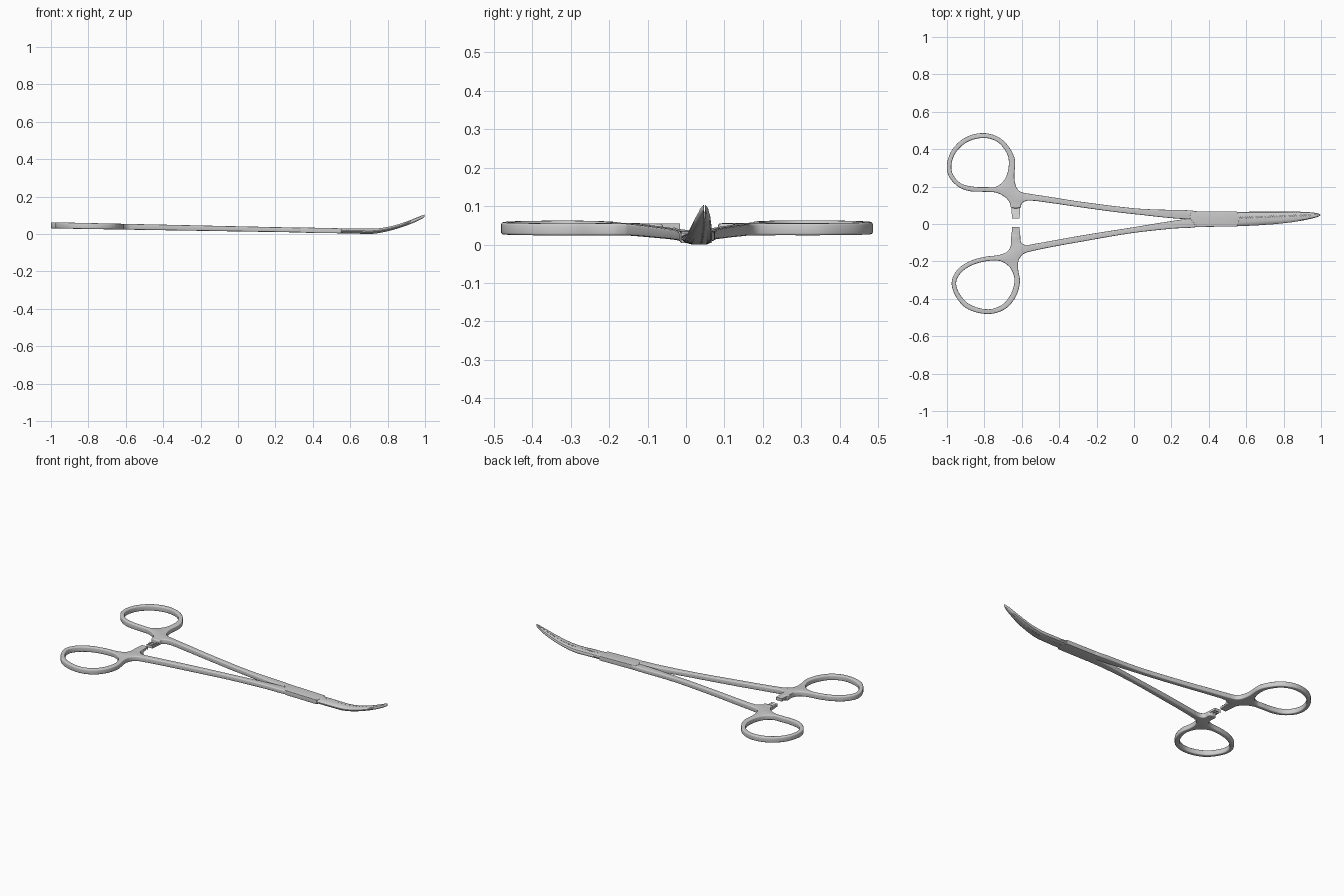
import bpy, bmesh
from mathutils import Vector

if "Cube" in bpy.data.objects:
    bpy.data.objects.remove(bpy.data.objects["Cube"])


def centre_z(x):
    """Height of the instrument's mid-plane: straight shank, upswept jaws."""
    bend = 0.09 * ((x - 0.7) / 0.3) ** 1.7 if x > 0.7 else 0.0
    return 0.0275 - 0.019 * x + bend


def half_thick(x):
    return 0.0137 - 0.0028 * x


def lerp_table(table, x):
    for (x0, v0), (x1, v1) in zip(table, table[1:]):
        if x <= x1:
            return v0 + (v1 - v0) * (x - x0) / (x1 - x0)
    return table[-1][1]


def smooth_loop(pts, steps=6):
    """Closed smooth curve through the points."""
    p = [Vector(q) for q in pts]
    n = len(p)
    tan = [(p[(i + 1) % n] - p[i - 1]).normalized() for i in range(n)]
    out = []
    for i in range(n):
        a, b = p[i], p[(i + 1) % n]
        d = (b - a).length
        for k in range(steps):
            t = k / steps
            out.append(a * (2*t**3 - 3*t**2 + 1) + b * (3*t**2 - 2*t**3)
                       + tan[i] * d * (t**3 - 2*t**2 + t)
                       + tan[(i + 1) % n] * d * (t**3 - t**2))
    return out


def finish(name, bm, angle=0.6):
    bmesh.ops.recalc_face_normals(bm, faces=bm.faces)
    me = bpy.data.meshes.new(name)
    bm.to_mesh(me)
    bm.free()
    ob = bpy.data.objects.new(name, me)
    bpy.context.collection.objects.link(ob)
    bpy.ops.object.select_all(action='DESELECT')
    ob.select_set(True)
    bpy.context.view_layer.objects.active = ob
    bpy.ops.object.shade_smooth_by_angle(angle=angle)
    return ob


def plate(name, loops, bevel, extra=0.0):
    """Filled outline (with holes) thickened, edge-rounded and laid on the mid-plane."""
    cu = bpy.data.curves.new(name + "_outline", 'CURVE')
    cu.dimensions = '2D'
    cu.fill_mode = 'BOTH'
    cu.extrude = 0.0165 - bevel
    cu.bevel_depth = bevel
    cu.bevel_resolution = 2
    cu.offset = -bevel
    for loop in loops:
        sp = cu.splines.new('POLY')
        sp.points.add(len(loop) - 1)
        for pt, q in zip(sp.points, loop):
            pt.co = (q[0], q[1], 0, 1)
        sp.use_cyclic_u = True
    tmp = bpy.data.objects.new(name + "_outline", cu)
    bpy.context.collection.objects.link(tmp)
    dg = bpy.context.evaluated_depsgraph_get()
    me = bpy.data.meshes.new_from_object(tmp.evaluated_get(dg))
    bm = bmesh.new()
    bm.from_mesh(me)
    bpy.data.objects.remove(tmp)
    bpy.data.curves.remove(cu)
    bpy.data.meshes.remove(me)
    bmesh.ops.remove_doubles(bm, verts=bm.verts, dist=1e-5)
    for v in bm.verts:
        v.co.z = centre_z(v.co.x) + v.co.z * (half_thick(v.co.x) + extra) / 0.0165
    return finish(name, bm)


# Handles: finger ring, web and shank in one outline with the finger hole
upper_outer = [(0.36, 0.064), (0.1, 0.078), (-0.02, 0.086), (-0.29, 0.12), (-0.45, 0.145),
               (-0.56, 0.162), (-0.605, 0.172), (-0.628, 0.195), (-0.64, 0.25), (-0.637, 0.345),
               (-0.675, 0.42), (-0.73, 0.467), (-0.81, 0.486), (-0.9, 0.463), (-0.97, 0.4),
               (-1.0, 0.32), (-0.99, 0.255), (-0.94, 0.2), (-0.88, 0.176), (-0.8, 0.172),
               (-0.735, 0.167), (-0.685, 0.14), (-0.663, 0.11), (-0.657, 0.088), (-0.607, 0.088),
               (-0.6, 0.11), (-0.565, 0.125), (-0.45, 0.113), (-0.29, 0.09), (-0.02, 0.055),
               (0.36, 0.025)]
upper_hole = [(-0.67, 0.345), (-0.7, 0.41), (-0.745, 0.447), (-0.81, 0.46), (-0.89, 0.439),
              (-0.95, 0.386), (-0.976, 0.32), (-0.968, 0.265), (-0.925, 0.217),
              (-0.855, 0.199), (-0.79, 0.197), (-0.735, 0.2), (-0.685, 0.25)]
lower_outer = [(-0.975, -0.315), (-0.948, -0.395), (-0.888, -0.455), (-0.78, -0.481),
               (-0.69, -0.455), (-0.633, -0.39), (-0.61, -0.31), (-0.62, -0.235),
               (-0.615, -0.19), (-0.59, -0.16), (-0.557, -0.148), (-0.45, -0.125),
               (-0.29, -0.096), (-0.02, -0.05), (0.2, -0.025), (0.36, -0.01), (0.36, 0.025),
               (0.29, 0.028), (-0.02, -0.02), (-0.29, -0.063), (-0.525, -0.105),
               (-0.58, -0.112), (-0.605, -0.096), (-0.61, -0.06), (-0.654, -0.06),
               (-0.656, -0.105), (-0.675, -0.145), (-0.72, -0.165), (-0.8, -0.176),
               (-0.88, -0.2), (-0.945, -0.246)]
lower_hole = [(-0.639, -0.31), (-0.66, -0.378), (-0.705, -0.432), (-0.78, -0.456),
              (-0.875, -0.432), (-0.927, -0.382), (-0.951, -0.315), (-0.924, -0.26),
              (-0.865, -0.22), (-0.79, -0.199), (-0.72, -0.197), (-0.67, -0.225),
              (-0.646, -0.265)]
plate("upper_handle", [smooth_loop(upper_outer), smooth_loop(upper_hole)], 0.006)
plate("lower_handle", [smooth_loop(lower_outer), smooth_loop(lower_hole)], 0.006)

# Box lock where the shanks cross
plate("box_lock", [[(0.305, 0.067), (0.298, 0.034), (0.335, -0.016), (0.55, -0.013),
                    (0.565, 0.033), (0.55, 0.067)]], 0.002, 0.0012)


# Ratchet bars with saw teeth facing each other
def ratchet(name, side, y_end):
    prof = [(0.12, 0.0245), (y_end, 0.0245)]
    for i in range(4):
        y = y_end + 0.017 * i
        prof += [(y, 0.034 if i else 0.033), (y, 0.043)]
    prof += [(y_end + 0.068, 0.034), (0.12, 0.036)]
    bm = bmesh.new()
    rows = []
    for sx in (-1, 1):
        row = []
        for y, z in prof:
            w = 0.02 + 0.006 * (y - y_end) / (0.12 - y_end)
            z = z if side > 0 else 0.079 - z
            row.append(bm.verts.new((-0.632 + sx * w, side * y, z)))
        rows.append(row)
        bm.faces.new(row)
    n = len(prof)
    for i in range(n):
        j = (i + 1) % n
        bm.faces.new((rows[0][i], rows[0][j], rows[1][j], rows[1][i]))
    finish(name, bm, 0.3)


ratchet("upper_ratchet", 1, 0.03)
ratchet("lower_ratchet", -1, 0.016)

# Jaws: lofted half-round sections with a serrated meeting face
TOP = [(0.53, 0.065), (0.7, 0.066), (0.88, 0.066), (0.94, 0.063), (0.975, 0.059),
       (0.99, 0.055), (0.998, 0.05)]
BOTTOM = [(0.53, -0.013), (0.65, -0.008), (0.75, -0.001), (0.85, 0.01), (0.92, 0.022),
          (0.97, 0.034), (0.99, 0.041), (0.998, 0.046)]
SPLIT = [(0.53, 0.033), (0.6, 0.034), (0.95, 0.048), (1.0, 0.048)]
THICK = [(0.53, 0.0125), (0.7, 0.0142), (0.76, 0.0125), (0.82, 0.011), (0.95, 0.0105),
         (0.985, 0.009), (1.0, 0.006)]
SECTION = [(0, -1), (0.5, -1), (0.85, -0.7), (1, -0.2), (1, 0.2), (0.85, 0.7), (0.5, 1), (0, 1)]


def jaw(name, edge, side):
    bm = bmesh.new()
    rings = []
    count = 80
    for i in range(count + 1):
        x = 0.53 + 0.468 * i / count
        inner = lerp_table(SPLIT, x) + side * 0.0008
        if 0.57 < x < 0.94:
            inner += 0.003 if i % 2 else -0.003
        outer, h, zc = lerp_table(edge, x), lerp_table(THICK, x), centre_z(x)
        rings.append([bm.verts.new((x, inner + (outer - inner) * u, zc + h * v))
                      for u, v in SECTION])
    n = len(SECTION)
    for a, b in zip(rings, rings[1:]):
        for k in range(n):
            m = (k + 1) % n
            bm.faces.new((a[k], a[m], b[m], b[k]))
    bm.faces.new(rings[0])
    bm.faces.new(rings[-1])
    finish(name, bm)


jaw("upper_jaw", TOP, 1)
jaw("lower_jaw", BOTTOM, -1)
